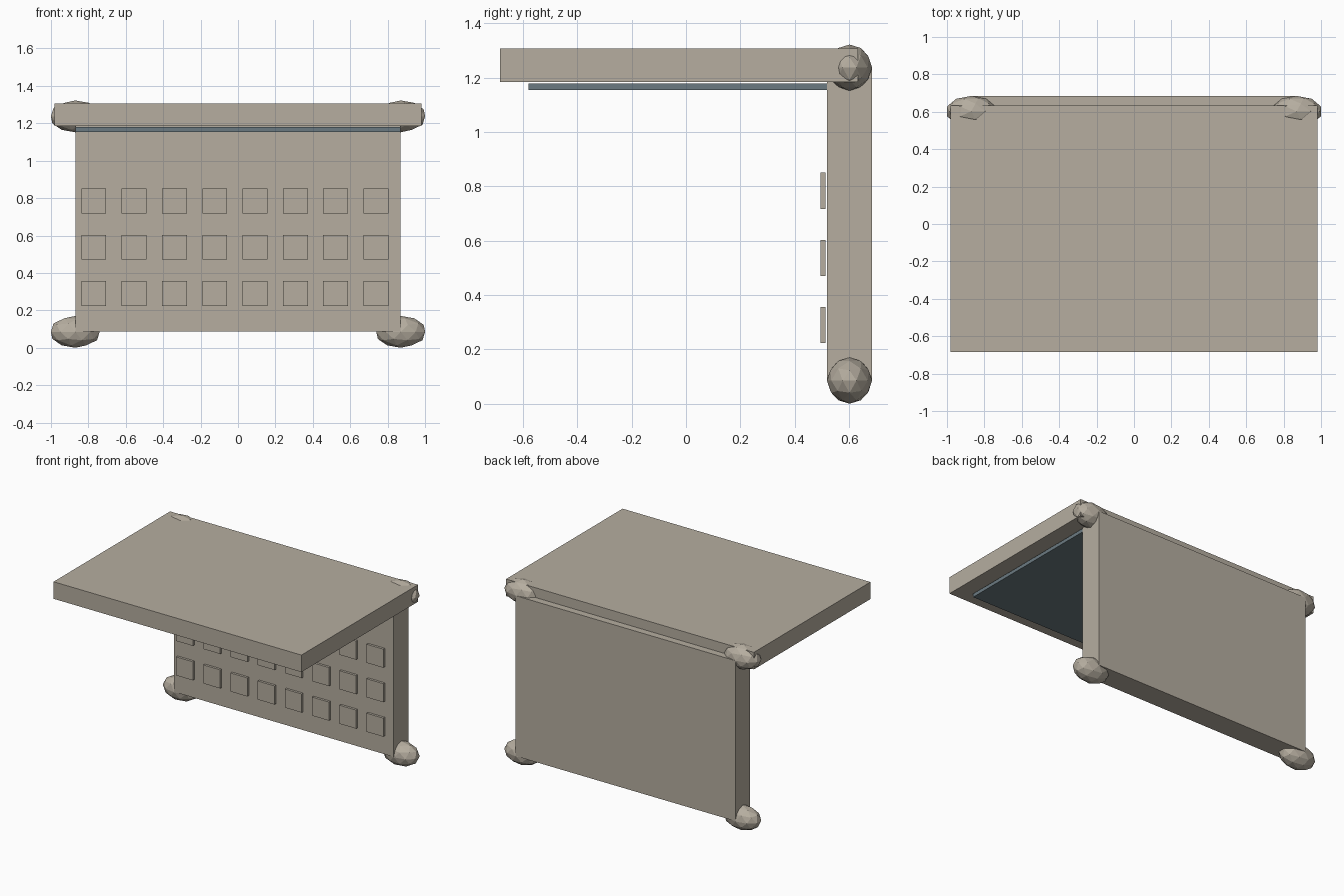
import bpy

cube = bpy.data.objects.get("Cube")
if cube:
    bpy.data.objects.remove(cube, do_unlink=True)


def material(name, rgb):
    m = bpy.data.materials.new(name)
    m.use_nodes = True
    m.diffuse_color = (*rgb, 1)
    m.node_tree.nodes["Principled BSDF"].inputs["Base Color"].default_value = (*rgb, 1)
    return m


BEIGE = material("warm beige", (0.465, 0.42, 0.35))
SLATE = material("slate blue", (0.145, 0.195, 0.22))


def finish(name, mat):
    ob = bpy.context.object
    ob.name = name
    ob.data.materials.append(mat)
    bpy.ops.object.transform_apply(location=False, rotation=False, scale=True)
    return ob


def box(name, x, y, z, mat):
    """Box from (low, high) ranges on each axis."""
    ranges = (x, y, z)
    bpy.ops.mesh.primitive_cube_add(size=1, location=[sum(r) / 2 for r in ranges])
    bpy.context.object.scale = [r[1] - r[0] for r in ranges]
    return finish(name, mat)


def knob(name, x, z):
    """Faceted ellipsoid on a corner of the upright panel."""
    bpy.ops.mesh.primitive_ico_sphere_add(subdivisions=2, radius=1, location=(x, 0.602, z))
    bpy.context.object.scale = (0.137, 0.083, 0.085)
    return finish(name, BEIGE)


# Upright panel, overhanging lid and the screen under it
box("upright_panel", (-0.87, 0.87), (0.519, 0.685), (0.088, 1.237), BEIGE)
box("lid", (-0.982, 0.982), (-0.685, 0.634), (1.185, 1.307), BEIGE)
box("screen", (-0.87, 0.87), (-0.58, 0.524), (1.154, 1.179), SLATE)

# Corner knobs
for side, x in (("left", 0.87), ("right", -0.87)):
    knob("lower_knob_" + side, x, 0.085)
    knob("upper_knob_" + side, x, 1.237)

# Grid of square keys just in front of the panel
KEY = 0.0665
for row in range(3):
    for col in range(8):
        x = -0.771 + col * 0.2155
        z = 0.29 + row * 0.247
        box(f"key_{row + 1}_{col + 1}", (x - KEY, x + KEY), (0.496, 0.513),
            (z - KEY, z + KEY), BEIGE)
